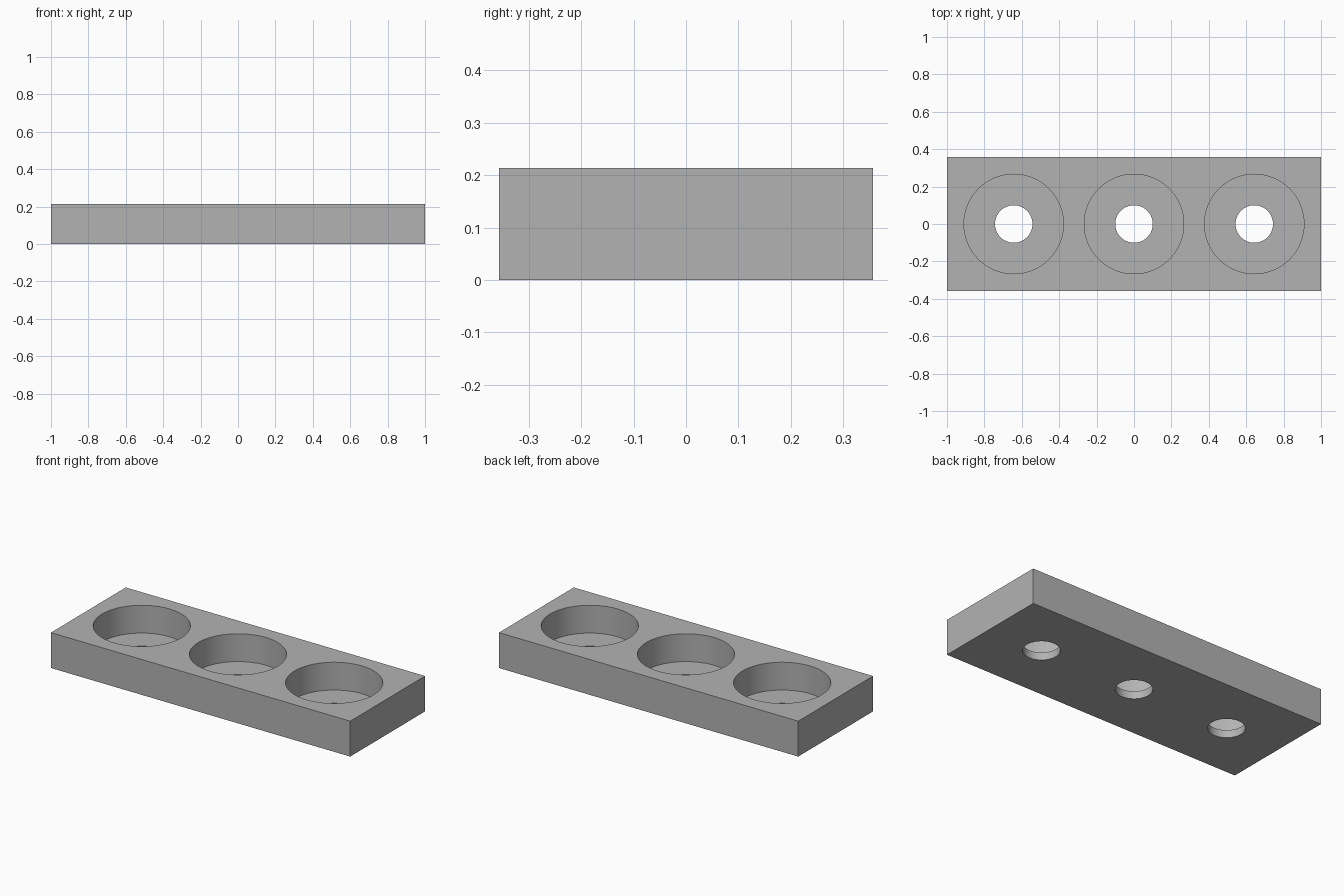
import bpy

if "Cube" in bpy.data.objects:
    bpy.data.objects.remove(bpy.data.objects["Cube"])

LENGTH, WIDTH, HEIGHT = 2.0, 0.714, 0.214
PITCH = 0.643            # spacing of the pockets
POCKET_R, HOLE_R = 0.266, 0.1
FLOOR = 0.046            # thickness left under each pocket

grey = bpy.data.materials.new("grey")
grey.diffuse_color = (0.45, 0.45, 0.45, 1)
grey.use_nodes = True
grey.node_tree.nodes["Principled BSDF"].inputs["Base Color"].default_value = grey.diffuse_color


def cutter(name, x, radius, z0, z1):
    bpy.ops.mesh.primitive_cylinder_add(vertices=96, radius=radius, depth=z1 - z0,
                                        location=(x, 0, (z0 + z1) / 2))
    ob = bpy.context.object
    ob.name = name
    ob.hide_render = True
    return ob


# Rectangular block
bpy.ops.mesh.primitive_cube_add(size=1, location=(0, 0, HEIGHT / 2))
block = bpy.context.object
block.name = "holder_block"
block.scale = (LENGTH, WIDTH, HEIGHT)
bpy.ops.object.transform_apply(location=True, rotation=False, scale=True)
block.data.materials.append(grey)

# Wide pockets from above, each with a narrow through hole
cutters = []
for i in (-1, 0, 1):
    cutters.append(cutter("pocket_cutter", i * PITCH, POCKET_R, FLOOR, HEIGHT + 0.1))
    cutters.append(cutter("hole_cutter", i * PITCH, HOLE_R, -0.1, FLOOR + 0.05))

bpy.ops.object.select_all(action='DESELECT')
block.select_set(True)
bpy.context.view_layer.objects.active = block
for c in cutters:
    mod = block.modifiers.new("cut", 'BOOLEAN')
    mod.operation = 'DIFFERENCE'
    mod.solver = 'EXACT'
    mod.object = c
    bpy.ops.object.modifier_apply(modifier=mod.name)
for c in cutters:
    bpy.data.objects.remove(c, do_unlink=True)

# Round walls smooth, rims and edges sharp
bpy.ops.object.shade_smooth_by_angle()
